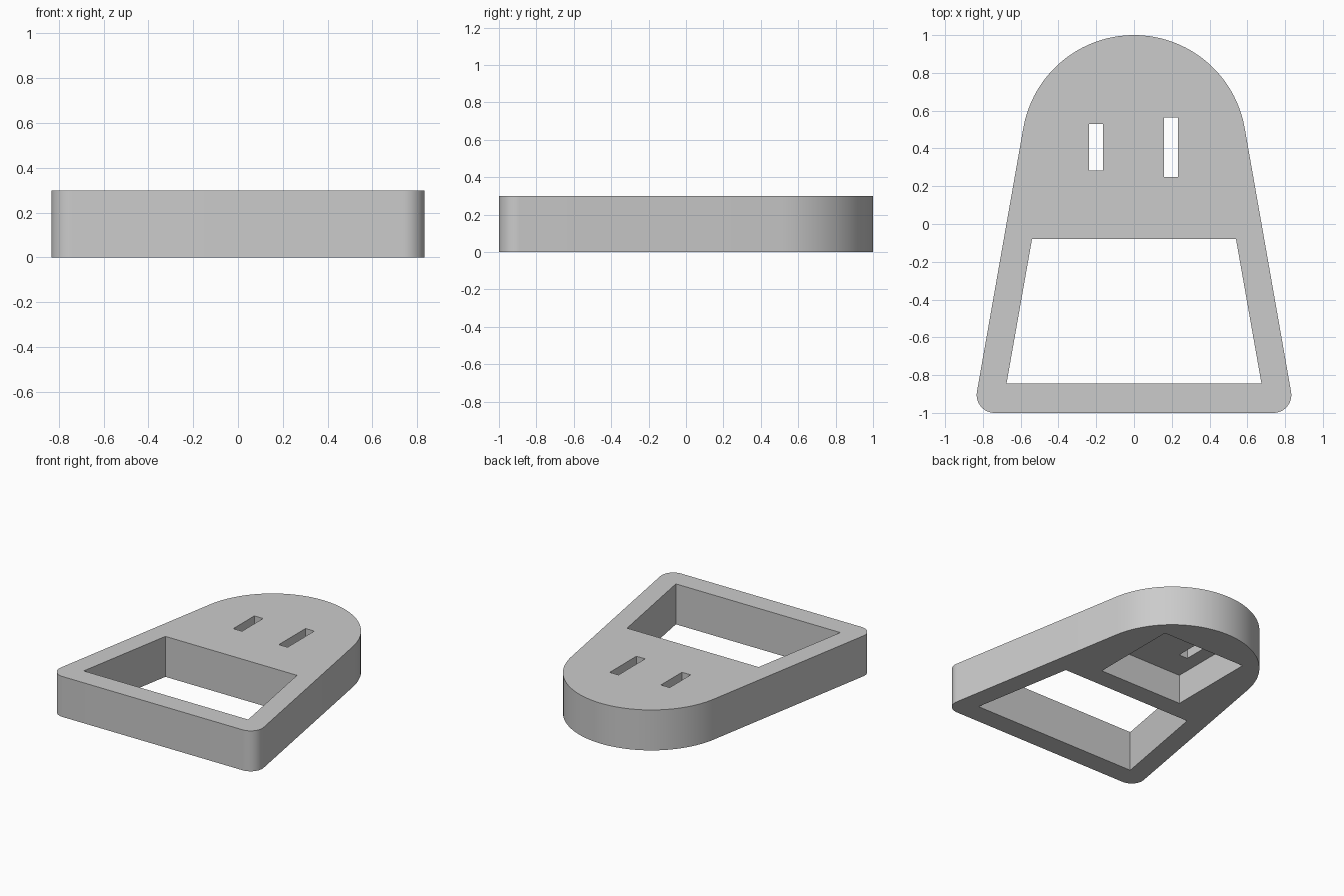
import bpy, bmesh, math
from math import cos, sin, radians

if "Cube" in bpy.data.objects:
    bpy.data.objects.remove(bpy.data.objects["Cube"], do_unlink=True)

HEIGHT = 0.3
DOME_R, CORNER_R, HALF_W = 0.595, 0.095, 0.833
TILT = 10  # lean of the side walls in degrees

grey = bpy.data.materials.new("plain_grey")
grey.use_nodes = True
grey.diffuse_color = (0.6, 0.6, 0.6, 1)
grey.node_tree.nodes["Principled BSDF"].inputs["Base Color"].default_value = (0.6, 0.6, 0.6, 1)


def prism(name, outline, z0, z1):
    """Extrude a counter-clockwise outline from z0 to z1."""
    bm = bmesh.new()
    face = bm.faces.new([bm.verts.new((x, y, z0)) for x, y in outline])
    ext = bmesh.ops.extrude_face_region(bm, geom=[face])["geom"]
    top = [v for v in ext if isinstance(v, bmesh.types.BMVert)]
    bmesh.ops.translate(bm, verts=top, vec=(0, 0, z1 - z0))
    bmesh.ops.recalc_face_normals(bm, faces=bm.faces)
    mesh = bpy.data.meshes.new(name)
    bm.to_mesh(mesh)
    bm.free()
    obj = bpy.data.objects.new(name, mesh)
    bpy.context.collection.objects.link(obj)
    mesh.materials.append(grey)
    return obj


def rect(x0, x1, y0, y1):
    return [(x0, y0), (x1, y0), (x1, y1), (x0, y1)]


def arc(cx, cy, r, a0, a1, steps):
    angles = [radians(a0 + (a1 - a0) * i / steps) for i in range(steps + 1)]
    return [(cx + r * cos(a), cy + r * sin(a)) for a in angles]


# Body: domed head flaring down to a wide base with rounded corners
cx, cy = HALF_W - CORNER_R, CORNER_R - 1
outline = (arc(0, 1 - DOME_R, DOME_R, TILT, 180 - TILT, 64)
           + arc(-cx, cy, CORNER_R, 180 - TILT, 270, 16)
           + arc(cx, cy, CORNER_R, 270, 360 + TILT, 16))
body = prism("body", outline, 0, HEIGHT)

# Openings: tapered window, underside pocket, two eye slots
window = [(-0.675, -0.845), (0.675, -0.845), (0.54, -0.08), (-0.54, -0.08)]
cutters = [
    prism("window_cutter", window, -0.1, HEIGHT + 0.1),
    prism("pocket_cutter", rect(-0.345, 0.345, 0.07, 0.74), -0.1, 0.22),
    prism("right_slot_cutter", rect(-0.237, -0.165, 0.283, 0.53), 0.1, HEIGHT + 0.1),
    prism("left_slot_cutter", rect(0.16, 0.232, 0.25, 0.563), 0.1, HEIGHT + 0.1),
]

bpy.ops.object.select_all(action="DESELECT")
body.select_set(True)
bpy.context.view_layer.objects.active = body
for cutter in cutters:
    cutter.hide_render = True
    mod = body.modifiers.new(cutter.name, "BOOLEAN")
    mod.operation = "DIFFERENCE"
    mod.solver = "EXACT"
    mod.object = cutter
    bpy.ops.object.modifier_apply(modifier=mod.name)
    bpy.data.objects.remove(cutter, do_unlink=True)

# Smooth curved walls, crisp edges
bpy.ops.object.shade_smooth_by_angle(angle=radians(30))
